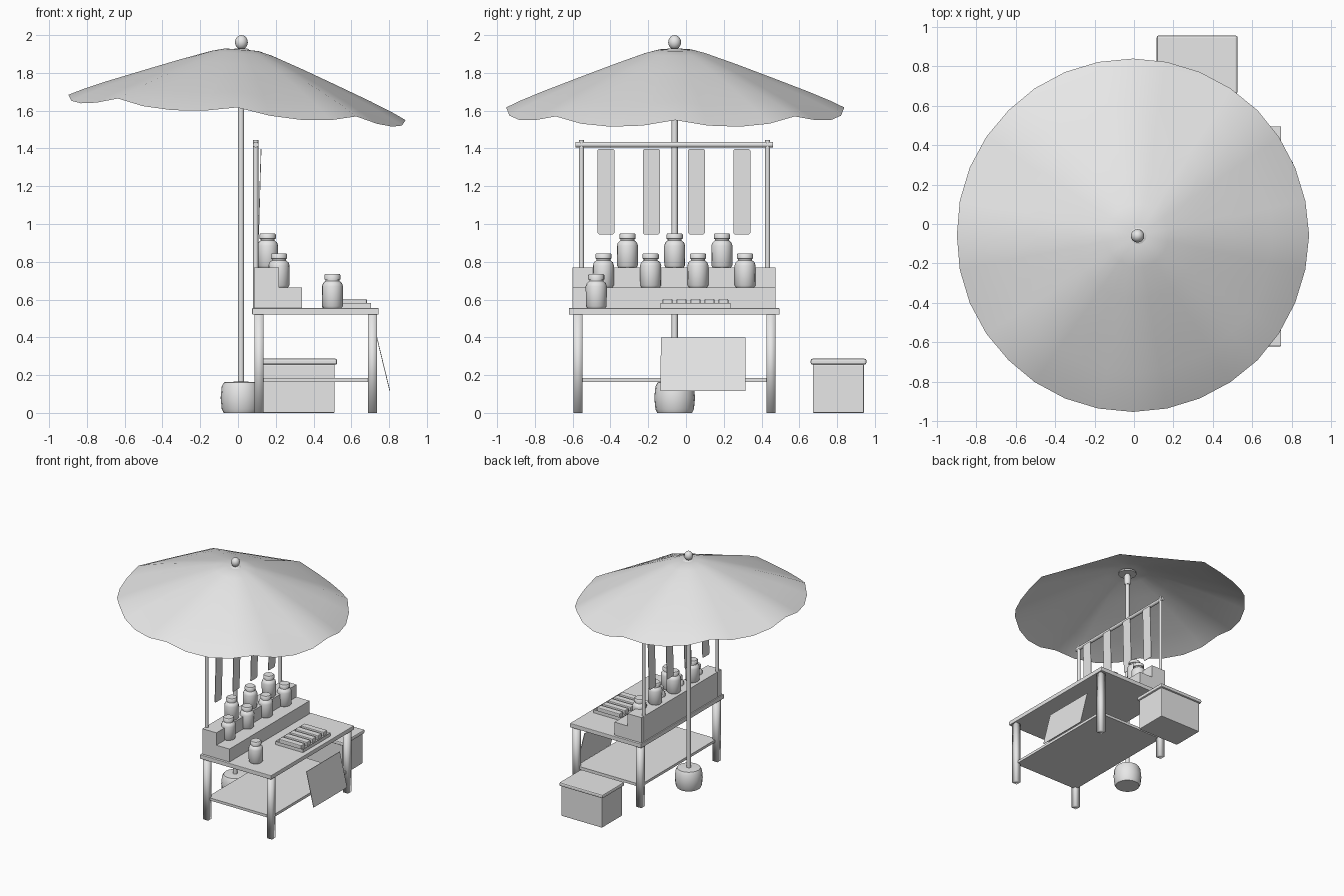
import bpy, bmesh
from math import sin, cos, pi, radians
from mathutils import Matrix, Vector

if "Cube" in bpy.data.objects:
    bpy.data.objects.remove(bpy.data.objects["Cube"])

grey = bpy.data.materials.new("plain_grey")
grey.use_nodes = True
grey.diffuse_color = (0.8, 0.8, 0.8, 1)
grey.node_tree.nodes["Principled BSDF"].inputs["Base Color"].default_value = (0.8, 0.8, 0.8, 1)


def add(name, bm, smooth=None):
    """Turn a bmesh into a named object; smooth is the sharp-edge angle in degrees."""
    bmesh.ops.recalc_face_normals(bm, faces=bm.faces)
    mesh = bpy.data.meshes.new(name)
    bm.to_mesh(mesh)
    bm.free()
    mesh.materials.append(grey)
    ob = bpy.data.objects.new(name, mesh)
    bpy.context.collection.objects.link(ob)
    if smooth:
        bpy.ops.object.select_all(action="DESELECT")
        ob.select_set(True)
        bpy.context.view_layer.objects.active = ob
        bpy.ops.object.shade_smooth_by_angle(angle=radians(smooth))
    return ob


def box(name, x, y, z, bevel=0.0, smooth=None):
    """Box from its (min, max) range on each axis."""
    bm = bmesh.new()
    size = Vector((x[1] - x[0], y[1] - y[0], z[1] - z[0]))
    mid = Vector((sum(x), sum(y), sum(z))) / 2
    bmesh.ops.create_cube(bm, size=1, matrix=Matrix.Translation(mid) @ Matrix.Diagonal((*size, 1)))
    if bevel:
        bmesh.ops.bevel(bm, geom=bm.edges[:], offset=bevel, segments=2, profile=0.5, affect="EDGES")
    return add(name, bm, smooth)


def lathe(name, centre, profile, sides=16, smooth=40):
    """Closed turned solid from (radius, height) points."""
    bm = bmesh.new()
    rings = [[bm.verts.new((centre[0] + r * cos(2 * pi * i / sides),
                            centre[1] + r * sin(2 * pi * i / sides), centre[2] + h))
              for i in range(sides)] for r, h in profile]
    for a, b in zip(rings, rings[1:]):
        for i in range(sides):
            j = (i + 1) % sides
            bm.faces.new((a[i], a[j], b[j], b[i]))
    bm.faces.new(rings[0])
    bm.faces.new(rings[-1])
    return add(name, bm, smooth)


def rod(name, start, end, radius, sides=12):
    """Round bar between two points."""
    a, b = Vector(start), Vector(end)
    turn = (b - a).to_track_quat("Z", "Y").to_matrix().to_4x4()
    bm = bmesh.new()
    bmesh.ops.create_cone(bm, cap_ends=True, segments=sides, radius1=radius, radius2=radius,
                          depth=(b - a).length, matrix=Matrix.Translation((a + b) / 2) @ turn)
    return add(name, bm, 40)


# Umbrella canopy: eight sagging panels with a scalloped rim, tilted sideways
SEGMENTS, RADIUS, SCALLOP = 32, 0.895, 0.04
bm = bmesh.new()
rings = []
for r, h in ((0.03, 0.308), (0.09, 0.306), (0.16, 0.288), (0.32, 0.231),
             (0.5, 0.163), (0.7, 0.086), (0.82, 0.036), (RADIUS, 0.0)):
    ring = []
    for i in range(SEGMENTS):
        a = 2 * pi * i / SEGMENTS
        sag = SCALLOP * abs(sin(4 * a)) ** 0.8 * (r / RADIUS) ** 2
        ring.append(bm.verts.new((r * cos(a), r * sin(a), h - sag)))
    rings.append(ring)
for a, b in zip(rings, rings[1:]):
    for i in range(SEGMENTS):
        j = (i + 1) % SEGMENTS
        bm.faces.new((a[i], b[i], b[j], a[j]))
bm.faces.new(rings[0])
canopy = add("umbrella_canopy", bm, 50)
canopy.location = (-0.005, -0.057, 1.617)
canopy.rotation_euler = (0, radians(4.3), 0)

# Umbrella pole, fittings and weighted base
PX, PY = 0.016, -0.06
rod("umbrella_pole", (PX, PY, 0), (PX, PY, 1.93), 0.017)
lathe("umbrella_crown", (PX, PY, 1.895), ((0.07, 0), (0.07, 0.012), (0.03, 0.035)))
lathe("umbrella_runner", (PX, PY, 1.80), ((0.02, 0), (0.028, 0.02), (0.028, 0.07), (0.02, 0.09)))
lathe("umbrella_base", (PX, PY, 0),
      ((0.092, 0), (0.102, 0.02), (0.108, 0.08), (0.102, 0.14), (0.09, 0.162), (0.02, 0.166)), 20, 50)
bm = bmesh.new()
bmesh.ops.create_uvsphere(bm, u_segments=16, v_segments=10, radius=1,
                          matrix=Matrix.Translation((PX + 0.002, PY, 1.962)) @ Matrix.Diagonal((0.034, 0.034, 0.038, 1)))
add("umbrella_finial", bm, 60)

# Table with four legs and a low shelf
box("table_top", (0.075, 0.745), (-0.62, 0.495), (0.52, 0.555), 0.004)
box("table_shelf", (0.11, 0.715), (-0.572, 0.45), (0.163, 0.185))
for side, x in (("back", 0.112), ("front", 0.712)):
    for end, y in (("right", -0.571), ("left", 0.45)):
        box(f"table_leg_{side}_{end}", (x - 0.024, x + 0.024), (y - 0.024, y + 0.024), (0, 0.52), smooth=100)

# Two-step display riser, an L profile extruded along the table
bm = bmesh.new()
outline = ((0.085, 0.555), (0.34, 0.555), (0.34, 0.665), (0.217, 0.665), (0.217, 0.77), (0.085, 0.77))
face = bm.faces.new([bm.verts.new((x, -0.6, z)) for x, z in outline])
out = bmesh.ops.extrude_face_region(bm, geom=[face])
bmesh.ops.translate(bm, vec=(0, 1.075, 0), verts=[v for v in out["geom"] if isinstance(v, bmesh.types.BMVert)])
add("display_riser", bm)

# Jars on the steps and on the table
JAR = ((0.048, 0), (0.055, 0.01), (0.056, 0.115), (0.05, 0.132), (0.037, 0.143),
       (0.037, 0.15), (0.043, 0.152), (0.043, 0.174), (0.038, 0.18))
spots = [(0.157, -0.31 + 0.25 * i, 0.77) for i in range(3)]
spots += [(0.217, -0.437 + 0.25 * i, 0.665) for i in range(4)]
spots.append((0.5, -0.475, 0.555))
for i, spot in enumerate(spots):
    lathe(f"jar_{i + 1}", spot, JAR, 16, 45)

# Hanging frame
for end, y in (("right", -0.553), ("left", 0.432)):
    rod(f"frame_post_{end}", (0.094, y, 0.555), (0.094, y, 1.445), 0.0135)
rod("frame_rail", (0.094, -0.585, 1.42), (0.094, 0.46, 1.42), 0.015)

# Hanging cloth strips with clipped corners, leaning slightly
for i in range(4):
    y = -0.423 + 0.2395 * i
    bm = bmesh.new()
    w, c = 0.045, 0.008
    half = ((w, 0.94), (w, 0.96), (w, 1.17), (w, 1.39), (w - c, 1.398))
    half = ((w - c, 0.945), (w, 0.953)) + half[2:]
    loop = half + tuple((-dy, z) for dy, z in reversed(half))
    bm.faces.new([bm.verts.new((0.107 + 0.013 * (z - 0.945) / 0.45, y + dy, z)) for dy, z in loop])
    out = bmesh.ops.extrude_face_region(bm, geom=bm.faces[:])
    bmesh.ops.translate(bm, vec=(0.004, 0, 0), verts=[v for v in out["geom"] if isinstance(v, bmesh.types.BMVert)])
    add(f"hanging_strip_{i + 1}", bm)

# Tray with a rim and five bars
bm = bmesh.new()
bmesh.ops.create_cube(bm, size=1, matrix=Matrix.Translation((0.575, 0.05, 0.569)) @ Matrix.Diagonal((0.26, 0.37, 0.028, 1)))
bm.normal_update()
top = [f for f in bm.faces if f.normal.z > 0.9]
bmesh.ops.inset_region(bm, faces=top, thickness=0.012)
bmesh.ops.translate(bm, vec=(0, 0, -0.016), verts=top[0].verts[:])
add("tray", bm)
for i in range(5):
    y = -0.098 + 0.074 * i
    box(f"tray_bar_{i + 1}", (0.468, 0.682), (y - 0.026, y + 0.026), (0.567, 0.604), 0.006)

# Board leaning out from the table edge
bm = bmesh.new()
for dx in (0, 0.004):
    bm.faces.new([bm.verts.new((x + dx, y, z)) for x, y, z in
                  ((0.733, -0.133, 0.4), (0.733, 0.315, 0.4), (0.802, 0.315, 0.115), (0.802, -0.135, 0.115))])
bmesh.ops.bridge_loops(bm, edges=bm.edges[:])
add("leaning_board", bm)

# Storage box with a lid
box("storage_box", (0.13, 0.512), (0.672, 0.942), (0, 0.257), 0.005)
box("storage_box_lid", (0.115, 0.525), (0.66, 0.955), (0.255, 0.287), 0.01)
